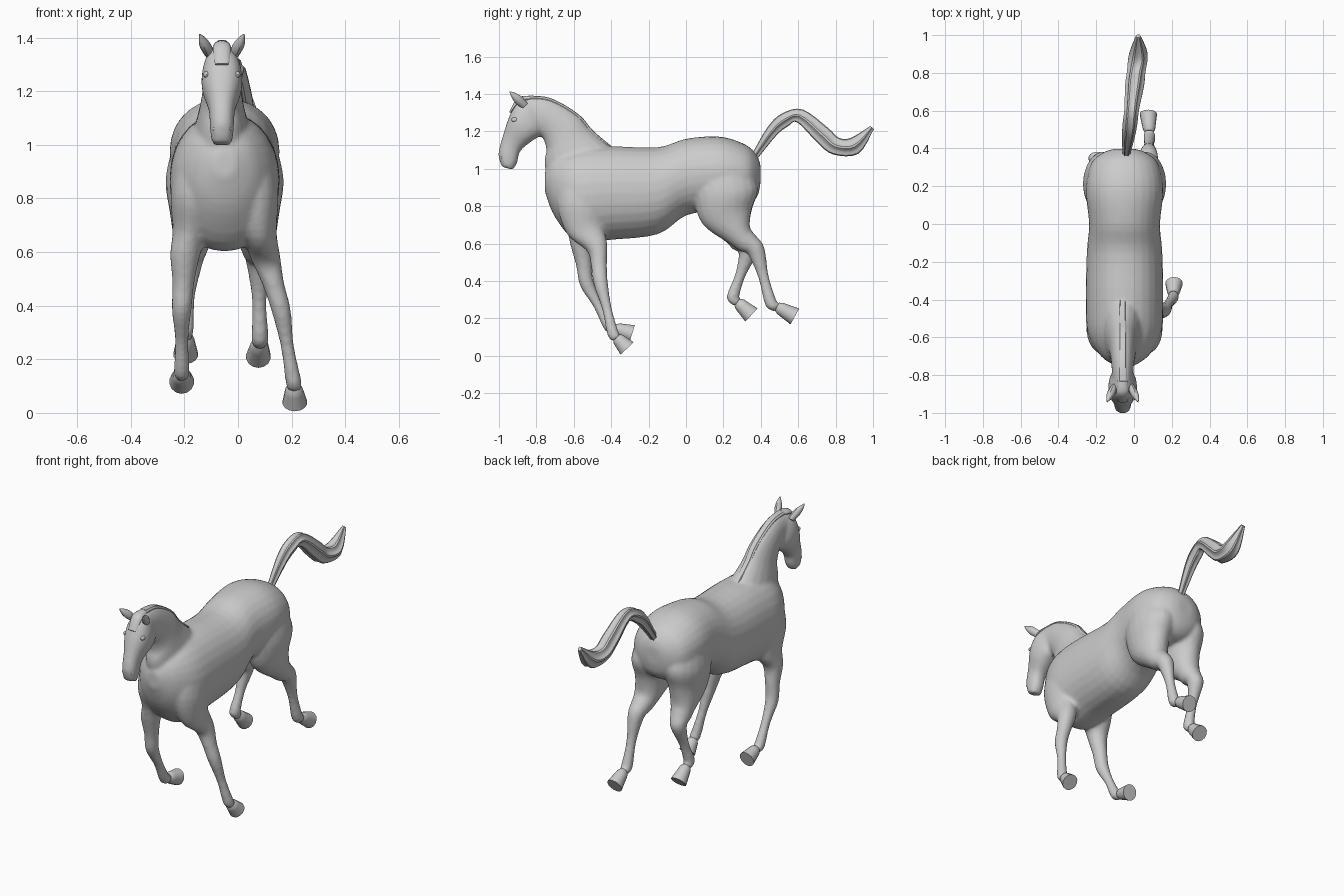
import bpy, bmesh
from math import sin, cos, pi
from mathutils import Vector

if "Cube" in bpy.data.objects:
    bpy.data.objects.remove(bpy.data.objects["Cube"])

CX = -0.05   # trunk centre line
HX = -0.06   # head centre line


def spline(rows, sub):
    """Catmull-Rom interpolation of station rows."""
    out = []
    for i in range(len(rows) - 1):
        a, b, c, d = (rows[max(i - 1, 0)], rows[i], rows[i + 1], rows[min(i + 2, len(rows) - 1)])
        for s in range(sub):
            t = s / sub
            out.append([(2 * q + (r - p) * t + (2 * p - 5 * q + 4 * r - u) * t * t
                         + (3 * q - p - 3 * r + u) * t ** 3) / 2
                        for p, q, r, u in zip(a, b, c, d)])
    return out + [rows[-1]]


def loft(bm, x_mid, rows, sides=20, sub=4, power=1.0, groove=0.0, strands=6):
    """Rows are (y_top, z_top, y_bottom, z_bottom, half_width[, x])."""
    rings = []
    for ya, za, yb, zb, w, *x in spline(rows, sub):
        x = x[0] if x else x_mid
        ring = []
        for k in range(sides):
            a = 2 * pi * k / sides
            g = 1 - groove * (0.5 + 0.5 * cos(strands * a))
            s, c = (g * abs(v) ** power * (1 if v > 0 else -1) for v in (sin(a), cos(a)))
            ring.append(bm.verts.new((x + w * s, (ya + yb + (ya - yb) * c) / 2,
                                      (za + zb + (za - zb) * c) / 2)))
        rings.append(ring)
    for r0, r1 in zip(rings, rings[1:]):
        for k in range(sides):
            j = (k + 1) % sides
            bm.faces.new((r0[k], r0[j], r1[j], r1[k]))
    bm.faces.new(rings[0])
    bm.faces.new(rings[-1])


def tube(bm, pts, **kw):
    """Points are (centre, side-view radius, front-view radius)."""
    rows = []
    for i, (p, r, w) in enumerate(pts):
        t = Vector(pts[min(i + 1, len(pts) - 1)][0]) - Vector(pts[max(i - 1, 0)][0])
        d = Vector((-t.z, t.y)).normalized() * r
        rows.append((p[1] + d.x, p[2] + d.y, p[1] - d.x, p[2] - d.y, w, p[0]))
    loft(bm, 0, rows, **kw)


def finish(bm, name, angle=0.7):
    bmesh.ops.recalc_face_normals(bm, faces=bm.faces)
    me = bpy.data.meshes.new(name)
    bm.to_mesh(me)
    bm.free()
    ob = bpy.data.objects.new(name, me)
    bpy.context.collection.objects.link(ob)
    bpy.ops.object.select_all(action='DESELECT')
    ob.select_set(True)
    bpy.context.view_layer.objects.active = ob
    bpy.ops.object.shade_smooth_by_angle(angle=angle)
    return ob


def leg(body, name, side, muscle, radii, joints):
    """Muscle is shared by a pair; joints: upper, middle, fetlock, sole."""
    up, mid, low, sole = map(Vector, joints)
    pts = [((CX + side * x, y, z), r, r * .66) for x, y, z, r in muscle]
    path = (up, up.lerp(mid, .5), mid, mid.lerp(low, .5), low, low.lerp(sole, .3))
    pts += [(p, r, r * .97) for p, r in zip(path, radii)]
    tube(body, pts)
    # flared hoof with a flat sole turned back
    hoof = bmesh.new()
    tube(hoof, [(low.lerp(sole, t), r, r * .97) for t, r in
                ((.25, .024), (.38, .034), (.52, .037), (1, .048))], sides=14, sub=1)
    finish(hoof, name + "_hoof", .6)


body = bmesh.new()

# trunk: y, top z, bottom z, half width
trunk = [(-.755, .98, .88, .04), (-.7, 1.06, .74, .125), (-.58, 1.11, .61, .195),
         (-.4, 1.12, .62, .205), (-.15, 1.115, .65, .2), (0, 1.16, .75, .188),
         (.18, 1.172, .78, .205), (.32, 1.128, .8, .178), (.38, 1.07, .85, .11),
         (.398, 1.02, .92, .05)]
loft(body, CX, [(y, t, y, b, w) for y, t, b, w in trunk], sides=28, power=.95)

# neck
neck = [(-.38, 1.1, -.72, .85, .125), (-.5, 1.2, -.757, 1.02, .088),
        (-.58, 1.29, -.747, 1.1, .072), (-.72, 1.372, -.77, 1.17, .06),
        (-.83, 1.387, -.83, 1.2, .055)]
loft(body, HX, neck)

# head
head = [(-.82, 1.385, -.745, 1.27, .035), (-.9, 1.36, -.765, 1.19, .07),
        (-.945, 1.28, -.82, 1.15, .075), (-.978, 1.18, -.885, 1.095, .05),
        (-1.003, 1.08, -.903, 1.03, .044), (-.985, 1.01, -.925, .995, .036)]
loft(body, HX, head, power=.88)

# legs, each in its own stride position
shoulder = [(.1, -.56, .98, .11), (.112, -.555, .82, .135), (.128, -.54, .68, .1)]
haunch = [(.09, .18, 1, .155), (.105, .212, .87, .175), (.113, .22, .745, .138)]
fore = (.058, .043, .038, .026, .031, .027)
hind = (.072, .06, .048, .028, .033, .027)
leg(body, "right_fore", 1, shoulder, fore,
    [(.102, -.475, .58), (.16, -.455, .385), (.207, -.39, .118), (.212, -.315, .039)])
leg(body, "left_fore", -1, shoulder, fore,
    [(-.197, -.56, .59), (-.21, -.53, .385), (-.21, -.41, .155), (-.21, -.288, .117)])
leg(body, "right_hind", 1, haunch, hind,
    [(.07, .285, .645), (.077, .375, .56), (.082, .455, .28), (.076, .582, .21)])
leg(body, "left_hind", -1, haunch, hind,
    [(-.17, .275, .645), (-.18, .33, .55), (-.197, .25, .31), (-.195, .35, .218)])

# fuse trunk, neck, head and legs into one skin
ob = finish(body, "body")
rm = ob.modifiers.new("fuse", 'REMESH')
rm.mode = 'VOXEL'
rm.voxel_size = .011
rm.use_smooth_shade = True
sm = ob.modifiers.new("soften", 'SMOOTH')
sm.factor = .5
sm.iterations = 4

# tail with strand grooves: y, z, radius
tail = [(.37, 1.07, .022), (.46, 1.2, .036), (.53, 1.262, .042), (.61, 1.282, .042),
        (.73, 1.18, .054), (.8, 1.122, .053), (.9, 1.122, .053), (.995, 1.22, .014)]
bm = bmesh.new()
tube(bm, [((.12 * min(y, .9) - .085, y, z), r, r * .95) for y, z, r in tail],
     sides=30, groove=.22)
finish(bm, "tail")

# mane following the crest of the neck
bm = bmesh.new()
tube(bm, [((HX, r[0] - .003, r[1] - .01), .016, .02 + .002 * i) for i, r in enumerate(neck)],
     sides=18, groove=.2)
finish(bm, "mane")

# forelock over the brow
bm = bmesh.new()
tube(bm, [((HX, -.83, 1.375), .016, .026), ((HX, -.89, 1.362), .02, .034),
          ((HX, -.94, 1.3), .006, .026)], sides=12)
finish(bm, "forelock")

# ears, eyes and nostrils on both sides
for name, s in (("right", 1), ("left", -1)):
    bm = bmesh.new()
    base, tip = Vector((HX + s * .045, -.86, 1.335)), Vector((HX + s * .082, -.942, 1.412))
    tube(bm, [(base.lerp(tip, t), r, r * .9) for t, r in
              ((0, .02), (.4, .024), (.7, .018), (1, .003))], sides=10)
    finish(bm, name + "_ear")
    for part, r, loc in (("eye", .016, (.058, -.915, 1.262)), ("nostril", .01, (.03, -.978, 1.06))):
        bm = bmesh.new()
        bmesh.ops.create_uvsphere(bm, u_segments=12, v_segments=8, radius=r)
        bmesh.ops.scale(bm, verts=bm.verts, vec=(.7, 1.2, .8))
        bmesh.ops.translate(bm, verts=bm.verts, vec=(HX + s * loc[0], *loc[1:]))
        finish(bm, name + "_" + part)
